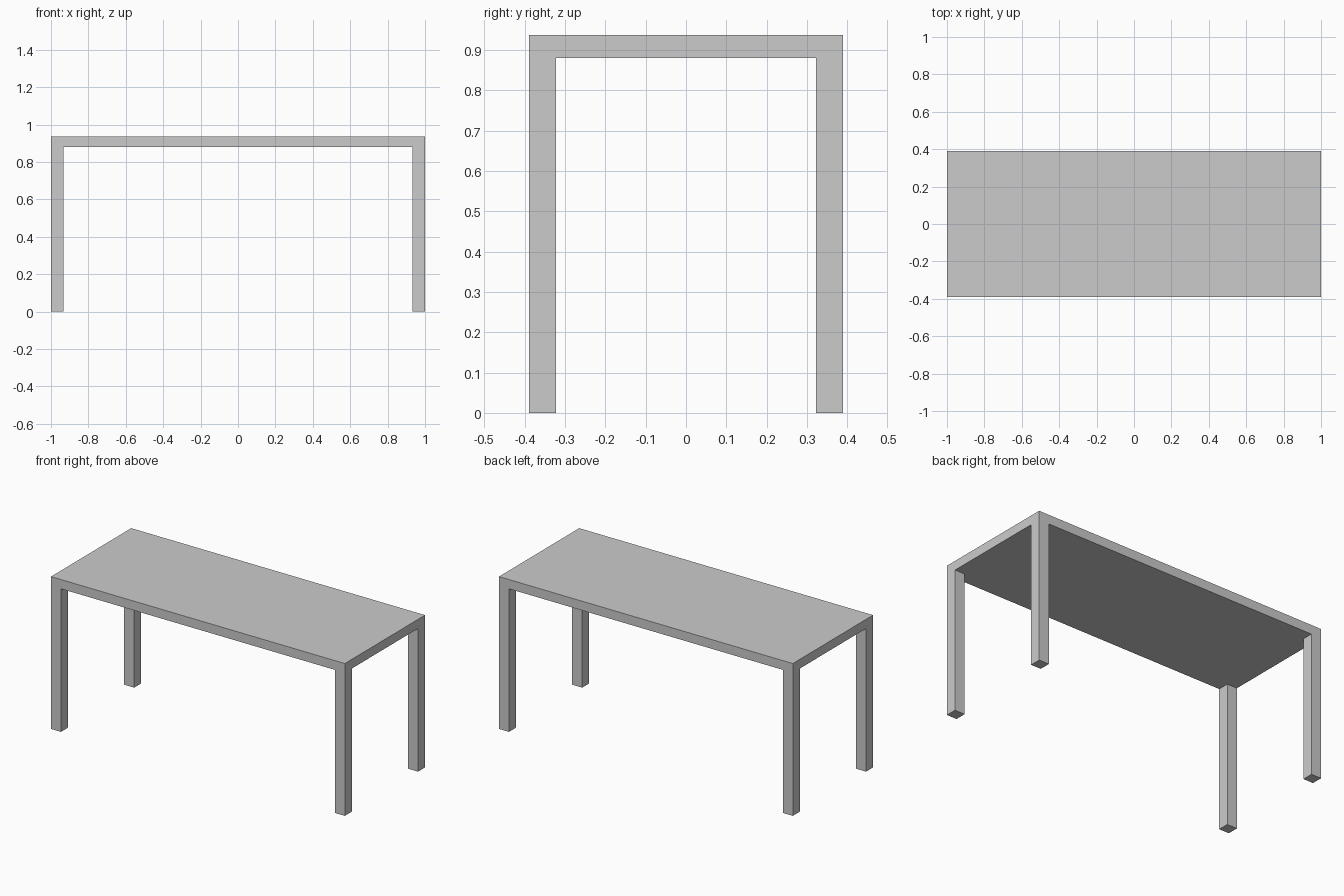
import bpy
import bmesh

if "Cube" in bpy.data.objects:
    bpy.data.objects.remove(bpy.data.objects["Cube"])

HALF_X, HALF_Y = 1.0, 0.39      # half size of the table top
LEG = 0.068                     # square leg width
UNDER, TOP = 0.88, 0.937        # underside and upper face heights

bm = bmesh.new()

# Underside of the top, divided so each corner is a leg footprint
xs = (-HALF_X, -HALF_X + LEG, HALF_X - LEG, HALF_X)
ys = (-HALF_Y, -HALF_Y + LEG, HALF_Y - LEG, HALF_Y)
grid = [[bm.verts.new((x, y, UNDER)) for y in ys] for x in xs]
cells = {(i, j): bm.faces.new((grid[i][j], grid[i][j + 1],
                               grid[i + 1][j + 1], grid[i + 1][j]))
         for i in range(3) for j in range(3)}


def extrude_to(faces, z, keep):
    """Extrude faces straight up or down to height z."""
    result = bmesh.ops.extrude_face_region(bm, geom=faces, use_keep_orig=keep)
    for v in result["geom"]:
        if isinstance(v, bmesh.types.BMVert):
            v.co.z = z


# Table top thickness
extrude_to(list(cells.values()), TOP, True)

# Four legs pulled down from the corner cells
for i in (0, 2):
    for j in (0, 2):
        face = cells[i, j]
        extrude_to([face], 0.0, False)
        if face.is_valid:
            bm.faces.remove(face)

bmesh.ops.recalc_face_normals(bm, faces=bm.faces)

mesh = bpy.data.meshes.new("table")
bm.to_mesh(mesh)
bm.free()
table = bpy.data.objects.new("table", mesh)
bpy.context.collection.objects.link(table)
